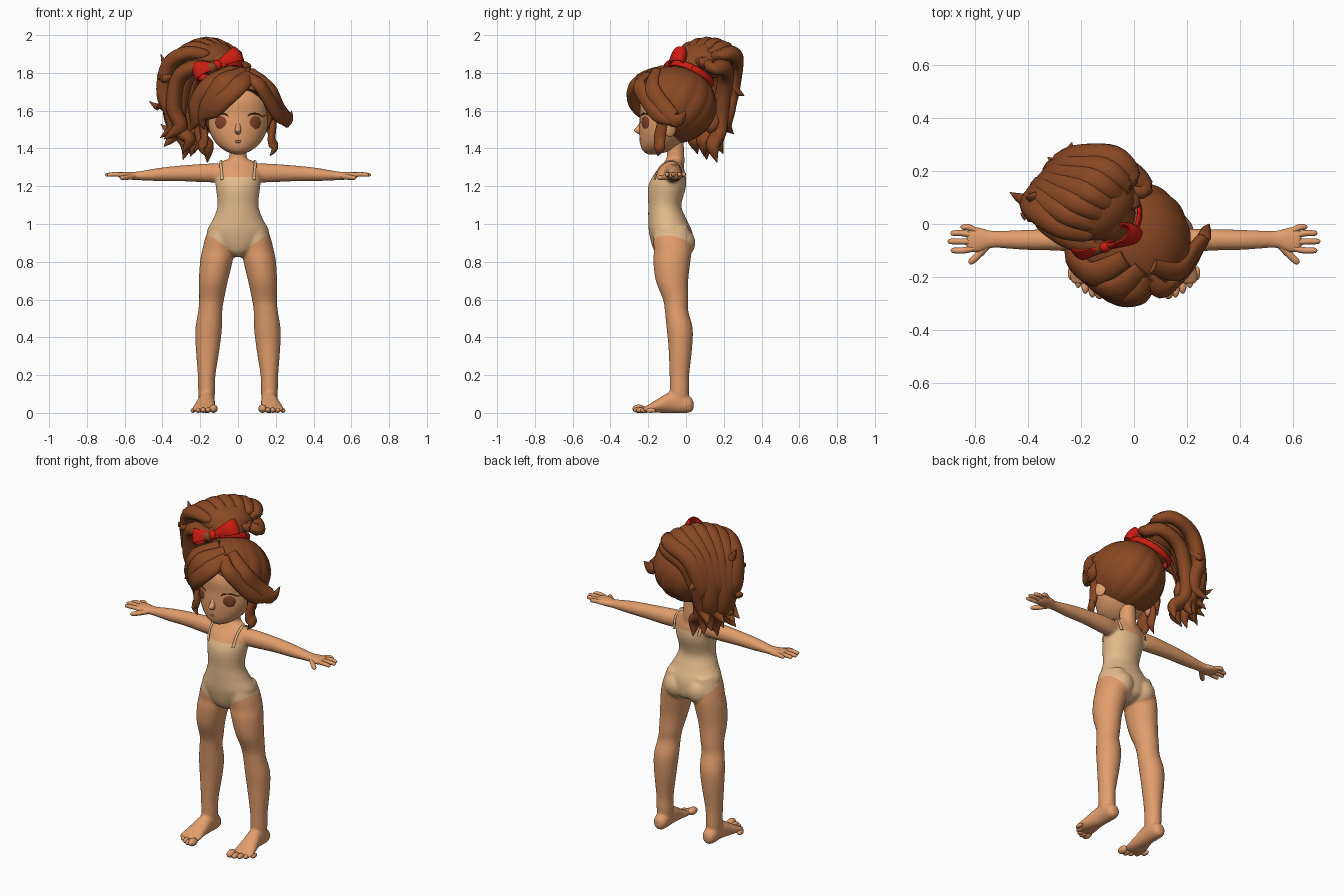
import bpy, bmesh, math
from mathutils import Vector, Matrix

if "Cube" in bpy.data.objects:
    bpy.data.objects.remove(bpy.data.objects["Cube"])


def material(name, rgb):
    mat = bpy.data.materials.new(name)
    mat.use_nodes = True
    mat.diffuse_color = (*rgb, 1)
    mat.node_tree.nodes["Principled BSDF"].inputs["Base Color"].default_value = (*rgb, 1)
    return mat


SKIN = material("skin", (0.76, 0.34, 0.15))
CLOTH = material("leotard_cream", (0.77, 0.49, 0.26))
HAIR = material("hair_brown", (0.25, 0.065, 0.017))
RED = material("ribbon_red", (0.6, 0.012, 0.006))
LIP = material("lip_rose", (0.68, 0.29, 0.135))
EYE = material("eye_brown", (0.22, 0.055, 0.02))
LASH = material("lash_brown", (0.12, 0.04, 0.015))

X, Y, Z = Vector((1, 0, 0)), Vector((0, 1, 0)), Vector((0, 0, 1))
HEAD = Vector((0, -0.07, 1.62))
SIDES = ((1, "left"), (-1, "right"))


def finish(bm, name, mat):
    bmesh.ops.recalc_face_normals(bm, faces=bm.faces)
    mesh = bpy.data.meshes.new(name)
    bm.to_mesh(mesh)
    bm.free()
    mesh.materials.append(mat)
    obj = bpy.data.objects.new(name, mesh)
    bpy.context.collection.objects.link(obj)
    return obj


def select(objects):
    bpy.ops.object.select_all(action="DESELECT")
    for obj in objects:
        obj.select_set(True)
    bpy.context.view_layer.objects.active = objects[0]


def smooth(obj, angle=60):
    select([obj])
    bpy.ops.object.shade_smooth_by_angle(angle=math.radians(angle))


def spline(rows, steps):
    """Catmull-Rom through rows of x, y, z, width, depth."""
    rows = [Vector(r) for r in rows]
    rows = [rows[0]] + rows + [rows[-1]]
    out = []
    for a, b, c, d in zip(rows, rows[1:], rows[2:], rows[3:]):
        for k in range(steps):
            t = k / steps
            out.append((2 * b + (c - a) * t + (2 * a - 5 * b + 4 * c - d) * t * t
                        + (3 * b - a - 3 * c + d) * t ** 3) / 2)
    return out + [rows[-1]]


def loft(name, rows, mat, axis=None, ref=None, flip=1, sides=16, steps=4):
    """Elliptical sections swept along a path; ref None means away from the head."""
    path = spline([(r[0] * flip, *r[1:]) for r in rows], steps)
    pos = [p.to_3d() for p in path]
    bm, rings = bmesh.new(), []
    for i, p in enumerate(path):
        t = axis or (pos[min(i + 1, len(pos) - 1)] - pos[max(i - 1, 0)]).normalized()
        u = (ref or (pos[i] - HEAD)).cross(t).normalized()
        v = t.cross(u)
        angles = [math.tau * k / sides for k in range(sides)]
        rings.append([bm.verts.new(pos[i] + u * math.cos(a) * max(p[3], 0.001)
                                   + v * math.sin(a) * max(p[4], 0.001)) for a in angles])
    for r, q in zip(rings, rings[1:]):
        for k in range(sides):
            n = (k + 1) % sides
            bm.faces.new((r[k], r[n], q[n], q[k]))
    bm.faces.new(rings[0])
    bm.faces.new(rings[-1])
    obj = finish(bm, name, mat)
    smooth(obj)
    return obj


def ball(name, center, radii, mat, turn=0):
    bm = bmesh.new()
    bmesh.ops.create_uvsphere(bm, u_segments=24, v_segments=14, radius=1)
    bm.transform(Matrix.Translation(center) @ Matrix.Rotation(turn, 4, "Z") @ Matrix.Diagonal((*radii, 1)))
    obj = finish(bm, name, mat)
    smooth(obj)
    return obj


def dress(obj):
    """Cut the neckline and leg openings, then colour the leotard faces."""
    bm = bmesh.new()
    bm.from_mesh(obj.data)
    low = Vector((0, -0.15, 0.83))
    for co, no in ((Vector((0, 0, 1.25)), Z), (low, Vector((-0.72, 0.18, 1))), (low, Vector((0.72, 0.18, 1)))):
        bmesh.ops.bisect_plane(bm, geom=bm.verts[:] + bm.edges[:] + bm.faces[:], plane_co=co, plane_no=no)
    for f in bm.faces:
        c = f.calc_center_median()
        reach = 0.125 if c.z > 1.2 else 0.2
        f.material_index = int(low.z + 0.72 * abs(c.x) - 0.18 * (c.y - low.y) < c.z < 1.25 and abs(c.x) < reach)
    bm.to_mesh(obj.data)
    bm.free()
    obj.data.materials.append(CLOTH)
    smooth(obj)


# Torso and neck
body = [loft("body", [
    (0, -.08, .825, .03, .05), (0, -.07, .86, .1, .1), (0, -.08, .95, .164, .115), (0, -.1, 1.03, .13, .1),
    (0, -.112, 1.1, .108, .088), (0, -.1, 1.2, .118, .1), (0, -.085, 1.27, .122, .08),
    (0, -.07, 1.32, .1, .052), (0, -.06, 1.345, .05, .045)], SKIN, axis=Z, ref=Y, sides=36, steps=6),
    loft("neck", [(0, -.06, 1.29, .06, .05), (0, -.055, 1.35, .047, .047), (0, -.06, 1.46, .046, .046)],
         SKIN, axis=Z, ref=Y, sides=24)]

for s, side in SIDES:
    # Legs, buttocks and straps
    body.append(loft(side + "_leg", [
        (.09, -.078, .99, .058, .09), (.098, -.074, .92, .077, .1), (.105, -.07, .86, .085, .1),
        (.115, -.075, .8, .086, .098),
        (.13, -.074, .7, .077, .086), (.14, -.055, .6, .066, .067), (.147, -.05, .54, .064, .062),
        (.155, -.034, .45, .07, .069), (.16, -.03, .35, .064, .063), (.166, -.035, .2, .047, .052),
        (.166, -.035, .12, .045, .051), (.166, -.035, .04, .04, .045)],
        SKIN, axis=Z, ref=Y, flip=s, sides=28, steps=5))
    body.append(ball(side + "_buttock", (s * .075, -.04, .9), (.082, .09, .085), SKIN))
    loft(side + "_strap", [(.085, -.168, 1.235, .009, .004), (.09, -.14, 1.3, .007, .004),
                           (.09, -.085, 1.335, .007, .004), (.09, -.03, 1.31, .007, .004),
                           (.085, -.003, 1.24, .009, .004)], CLOTH, ref=Vector((s * .2, 0, 1)), flip=s, sides=8)

    # Feet with five toes
    body.append(loft(side + "_foot", [
        (.165, .04, .04, .018, .022), (.165, .015, .045, .04, .045), (.166, -.07, .057, .044, .058),
        (.174, -.14, .04, .054, .04), (.18, -.2, .022, .064, .021), (.18, -.226, .017, .054, .013)],
        SKIN, axis=Y, ref=Z, flip=s, sides=20))
    for i in range(5):
        r = .022 if i == 0 else .0165 - .001 * i
        ball(f"{side}_toe_{i + 1}", (s * (.13 + .027 * i), -.25 + .004 * i * i, r), (r, .034 - .002 * i, r), SKIN)

    # Arms and hands
    body.append(loft(side + "_arm", [
        (.07, -.075, 1.27, .045, .05), (.16, -.065, 1.27, .046, .05), (.3, -.06, 1.268, .041, .042),
        (.42, -.06, 1.262, .038, .035), (.53, -.058, 1.255, .033, .023), (.58, -.06, 1.256, .047, .021),
        (.615, -.06, 1.258, .049, .017), (.635, -.06, 1.26, .035, .012)], SKIN, axis=X, ref=Z, flip=s, sides=20))
    fingers = ("little", .655, -.012), ("ring", .692, -.035), ("middle", .703, -.066), ("index", .692, -.1)
    for i, (label, tip, y) in enumerate(fingers):
        loft(f"{side}_{label}_finger", [(.595, -.027 - .021 * i, 1.258, .011, .012),
                                        ((.6 + tip) / 2, y, 1.263, .012, .012), (tip - .008, y, 1.26, .01, .01),
                                        (tip, y, 1.258, .004, .004)], SKIN, ref=Z, flip=s, sides=10)
    loft(side + "_thumb", [(.555, -.08, 1.252, .016, .015), (.59, -.118, 1.247, .014, .014),
                           (.615, -.142, 1.245, .012, .011), (.623, -.15, 1.245, .004, .004)],
         SKIN, ref=Z, flip=s, sides=10)

    # Face details and ears
    ball(side + "_ear", (s * .172, -.085, 1.51), (.016, .036, .05), SKIN, s * .4)
    ball(side + "_eye", (s * .088, -.214, 1.537), (.037, .012, .04), EYE, s * .5)
    loft(side + "_lash", [(.045, -.234, 1.563, .002, .002), (.067, -.233, 1.582, .004, .003),
                          (.1, -.214, 1.584, .004, .003), (.13, -.186, 1.57, .003, .003),
                          (.145, -.175, 1.576, .001, .001)], LASH, flip=s, sides=8)
    loft(side + "_brow", [(.05, -.235, 1.625, .002, .002), (.09, -.213, 1.637, .004, .003),
                          (.13, -.179, 1.622, .001, .001)], LASH, flip=s, sides=8)

# Fuse the body into one soft skin and colour the leotard
select(body)
bpy.ops.object.join()
fuse = body[0].modifiers.new("fuse", "REMESH")
fuse.mode, fuse.voxel_size = "VOXEL", 0.007
soften = body[0].modifiers.new("soften", "SMOOTH")
soften.iterations = 8
for modifier in ("fuse", "soften"):
    bpy.ops.object.modifier_apply(modifier=modifier)
dress(body[0])

# Head, nose and mouth
loft("head", [
    (0, -.178, 1.368, .015, .02), (0, -.157, 1.388, .068, .072), (0, -.135, 1.43, .118, .108),
    (0, -.11, 1.5, .154, .137), (0, -.092, 1.58, .166, .152), (0, -.088, 1.66, .16, .155),
    (0, -.08, 1.74, .12, .12), (0, -.08, 1.79, .03, .03)], SKIN, axis=Z, ref=Y, sides=36, steps=6)
loft("nose", [(0, -.226, 1.55, .012, .012), (0, -.238, 1.52, .014, .018), (0, -.25, 1.497, .017, .026),
              (0, -.245, 1.483, .014, .018), (0, -.235, 1.472, .006, .006)], SKIN, axis=Z, ref=Y)
for label, z, w in (("upper", 1.443, .025), ("lower", 1.434, .02)):
    ball(label + "_lip", (0, -.237, z), (w, .009, .006), LIP)

# Hair cap: scalloped sphere whose pole sits under the tie
TIE = Vector((-.1, .03, 1.8))
AXIS = Vector((-.32, .42, .85)).normalized()
bm = bmesh.new()
bmesh.ops.create_uvsphere(bm, u_segments=120, v_segments=40, radius=1)
for v in bm.verts:
    v.co *= 0.98 + 0.03 * abs(math.sin(7.5 * math.atan2(v.co.y, v.co.x))) * (1 - abs(v.co.z))
bm.transform(Matrix.Translation(HEAD + Z * .01) @ Matrix.Diagonal((.215, .233, .208, 1))
             @ Z.rotation_difference(AXIS).to_matrix().to_4x4())
cap = finish(bm, "hair_cap", HAIR)
cutter = ball("face_cutter", (0, -.28, 1.51), (.215, .215, .215), HAIR)
cutter.hide_render = True
cut = cap.modifiers.new("face_opening", "BOOLEAN")
cut.operation, cut.object = "DIFFERENCE", cutter
select([cap])
bpy.ops.object.modifier_apply(modifier=cut.name)
bpy.data.objects.remove(cutter)
smooth(cap, 40)


def lock(name, points, width, depth):
    """A hair lock that swells in the middle and ends in a point."""
    n = len(points) - 1
    swell = [0.6 + 0.4 * math.sin(math.pi * i / n) if i < n else 0.04 for i in range(n + 1)]
    return loft(name, [(*p, width * k, depth * k) for p, k in zip(points, swell)], HAIR, sides=12, steps=5)


# Fringe and side locks
lock("fringe_front", [(.06, -.2, 1.79), (.01, -.272, 1.74), (-.07, -.275, 1.67), (-.14, -.225, 1.6),
                      (-.17, -.2, 1.55)], .058, .03)
lock("fringe_middle", [(.03, -.17, 1.81), (-.07, -.25, 1.76), (-.15, -.22, 1.66), (-.19, -.16, 1.57),
                       (-.18, -.17, 1.5)], .06, .03)
lock("fringe_right", [(-.03, -.13, 1.82), (-.15, -.19, 1.75), (-.22, -.14, 1.64), (-.225, -.11, 1.55),
                      (-.255, -.1, 1.5)], .06, .035)
lock("fringe_left", [(.05, -.2, 1.79), (.11, -.25, 1.74), (.17, -.2, 1.65), (.22, -.14, 1.57),
                     (.28, -.06, 1.53)], .045, .026)
lock("fringe_left_flick", [(.07, -.16, 1.81), (.17, -.18, 1.72), (.215, -.12, 1.62), (.265, -.05, 1.55),
                           (.285, .0, 1.6)], .048, .028)
for s, side in SIDES:
    lock(side + "_side_lock", [(s * .195, -.1, 1.61), (s * .187, -.125, 1.53), (s * .178, -.14, 1.45),
                               (s * .193, -.14, 1.4), (s * .168, -.15, 1.36)], .032, .02)
lock("right_loose_lock", [(-.2, -.1, 1.6), (-.215, -.1, 1.5), (-.205, -.1, 1.43), (-.235, -.11, 1.38)], .027, .018)

# Ponytail: a core mass with fans of wavy locks falling back and to the right
ball("ponytail_core", (-.145, .09, 1.865), (.16, .14, .1), HAIR, .9)
ball("ponytail_root", TIE + AXIS * .03, (.115, .115, .1), HAIR)
ACROSS = Vector((.62, .78, 0))
for layer, count, drop in ((0, 7, 0), (1, 5, .05)):
    for i in range(count):
        u = 2 * i / (count - 1) - 1
        wave = math.sin(2.4 * i + layer)
        curl = math.cos(1.9 * i + layer)
        inner = Vector((.05, -.05, -.07)) * layer
        fan = [(-.01, .03, .06, .085), (.0, .05, .125 - .03 * u * u, .135), (-.08, .095, .15 - .05 * u * u, .165),
               (-.185, .125, .04, .13), (-.23, .13, -.11, .095), (-.215 + .02 * curl, .125, -.22 + .03 * wave, .085),
               (-.19 - .03 * wave, .11 + .015 * curl, -.32 + .05 * wave + drop, .08),
               (-.23 - .06 * wave, .125 + .02 * wave, -.39 + .07 * wave + drop, .1)]
        points = [TIE + Vector(f[:3]) + ACROSS * u * f[3] + inner * (j > 0) for j, f in enumerate(fan)]
        lock(f"ponytail_lock_{layer}_{i + 1}", points, .053, .042)
flicks = (((-.3, .1, 1.86), (-.37, .1, 1.83), (-.41, .1, 1.9)), ((-.34, .1, 1.7), (-.41, .09, 1.62), (-.47, .12, 1.65)),
          ((-.2, .2, 1.8), (-.24, .26, 1.71), (-.235, .31, 1.68)), ((-.3, .08, 1.8), (-.39, .03, 1.77), (-.43, .04, 1.79)),
          ((-.32, .1, 1.58), (-.36, .1, 1.5), (-.41, .12, 1.53)))
for i, points in enumerate(flicks):
    lock(f"ponytail_flick_{i + 1}", points, .026, .022)

# Ribbon band around the ponytail
turn = Z.rotation_difference(AXIS).to_matrix()
ring = [TIE - AXIS * .014 + turn @ Vector((math.cos(a), math.sin(a), 0)) * .124 for a in
        (math.tau * k / 24 for k in range(25))]
loft("ribbon_band", [(*p, .008, .018) for p in ring], RED, ref=AXIS, sides=10, steps=2)

# Bow: two looped ribbons, leaning back, and a knot
KNOT = Vector((-.11, -.085, 1.84))
ball("bow_knot", KNOT, (.026, .024, .028), RED)
for s, side in SIDES:
    along = Vector((.115, .065, .06)) if s > 0 else Vector((-.12, -.005, -.038))
    lean = Z + Y * .45
    tall = (lean - along * along.dot(lean) / along.length_squared).normalized()
    out = along.cross(tall).normalized()
    shape = (0, 0, .014), (.4, .7, .03), (.8, 1, .043), (1, 0, .047), (.8, -1, .043), (.4, -.7, .03), (0, 0, .014)
    loft(side + "_bow_loop", [(*(KNOT + along * a + out * b * .03), .01, h) for a, b, h in shape],
         RED, ref=tall, sides=10)
